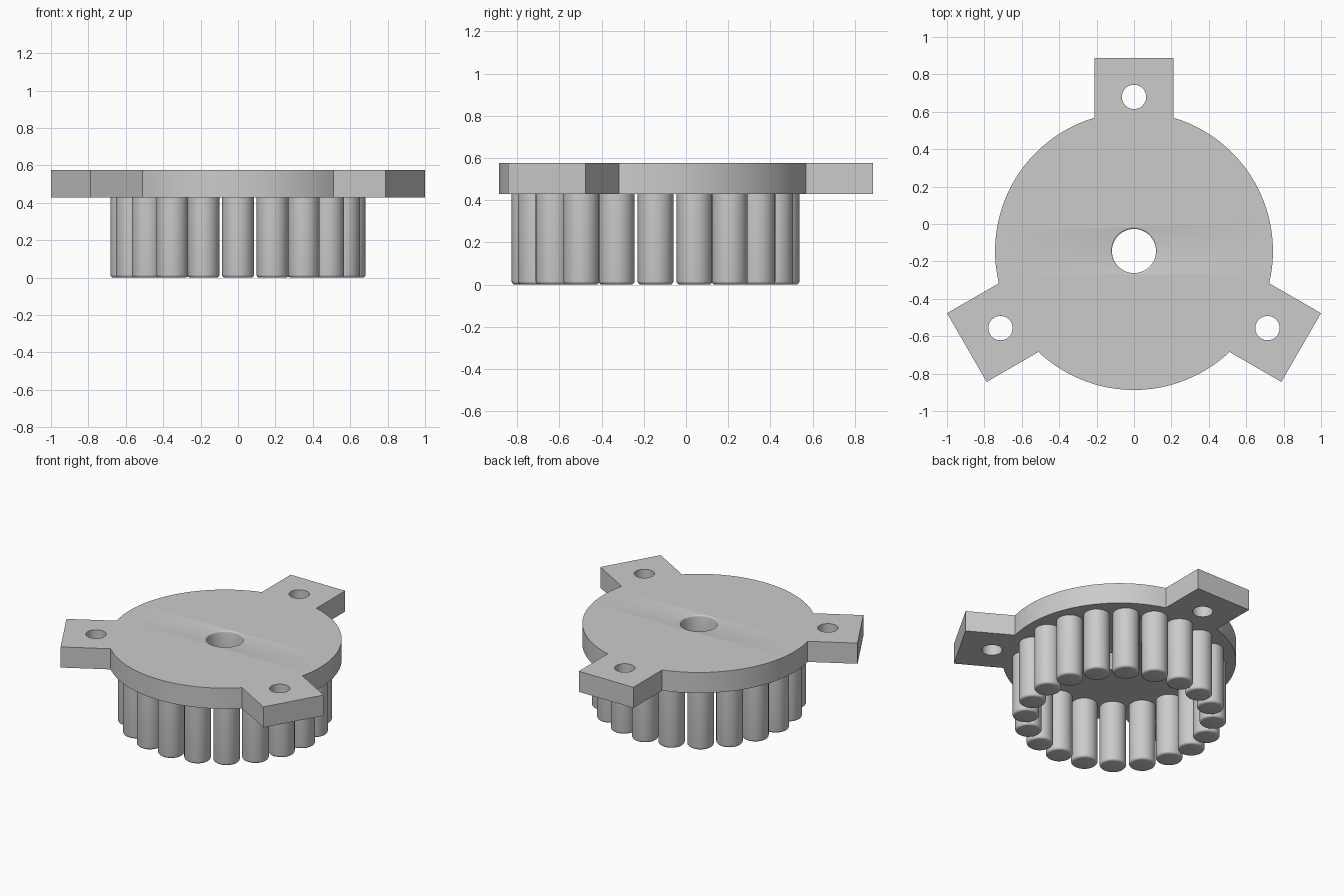
import bpy, bmesh, math
from mathutils import Matrix, Vector

if "Cube" in bpy.data.objects:
    bpy.data.objects.remove(bpy.data.objects["Cube"])

CY = -0.1445                      # y of the common axis
R_DISC, R_ARM, HALF_W = 0.743, 1.032, 0.212
Z0, Z1 = 0.43, 0.575              # plate bottom and top
R_BORE, FILLET = 0.118, 0.01

grey = bpy.data.materials.new("grey")
grey.diffuse_color = (0.6, 0.6, 0.6, 1)
grey.use_nodes = True
grey.node_tree.nodes["Principled BSDF"].inputs["Base Color"].default_value = grey.diffuse_color


def finish(obj):
    obj.data.materials.clear()
    obj.data.materials.append(grey)
    bpy.ops.object.select_all(action='DESELECT')
    obj.select_set(True)
    bpy.context.view_layer.objects.active = obj
    bpy.ops.object.shade_smooth_by_angle(angle=math.radians(35))


def add_mesh(name, bm):
    mesh = bpy.data.meshes.new(name)
    bm.to_mesh(mesh)
    bm.free()
    obj = bpy.data.objects.new(name, mesh)
    bpy.context.collection.objects.link(obj)
    finish(obj)
    return obj


def circle(cx, cy, r, n):
    return [(cx + r * math.cos(math.tau * i / n), cy + r * math.sin(math.tau * i / n))
            for i in range(n)]


# Plate outline: three square lugs joined by disc arcs
half = math.asin(HALF_W / R_DISC)
outline, holes = [], [circle(0, 0, R_BORE, 64)]
for k in range(3):
    a = math.radians(90 + 120 * k)
    d, s = Vector((math.cos(a), math.sin(a))), Vector((-math.sin(a), math.cos(a)))
    outline += [tuple(d * R_ARM - s * HALF_W), tuple(d * R_ARM + s * HALF_W)]
    span = math.radians(120) - 2 * half
    for i in range(25):
        t = a + half + span * i / 24
        outline.append((R_DISC * math.cos(t), R_DISC * math.sin(t)))
    holes.append(circle(*(d * 0.824), 0.065, 40))

curve = bpy.data.curves.new("plate_outline", 'CURVE')
curve.dimensions, curve.fill_mode = '2D', 'BOTH'
curve.extrude = (Z1 - Z0) / 2
for pts in [outline] + holes:
    sp = curve.splines.new('POLY')
    sp.points.add(len(pts) - 1)
    for p, (x, y) in zip(sp.points, pts):
        p.co = (x, y, 0, 1)
    sp.use_cyclic_u = True
tmp = bpy.data.objects.new("plate_outline", curve)
bpy.context.collection.objects.link(tmp)
bpy.context.view_layer.update()
flat = bpy.data.meshes.new_from_object(tmp.evaluated_get(bpy.context.evaluated_depsgraph_get()))
bm = bmesh.new()
bm.from_mesh(flat)
bpy.data.objects.remove(tmp)
bmesh.ops.remove_doubles(bm, verts=bm.verts, dist=1e-5)
bmesh.ops.recalc_face_normals(bm, faces=bm.faces)

# Softened upper rim of the centre bore
rim = [e for e in bm.edges if all(v.co.z > 0 and v.co.xy.length < R_BORE + 0.002 for v in e.verts)]
bmesh.ops.bevel(bm, geom=rim, offset=FILLET, segments=3, profile=0.5, affect='EDGES')
bmesh.ops.translate(bm, verts=bm.verts, vec=(0, CY, (Z0 + Z1) / 2))
add_mesh("plate", bm)

# Ring of twenty pins with rounded lower ends
R_PIN, ROUND, N = 0.085, 0.016, 32
for k in range(20):
    a = math.tau * k / 20
    bm = bmesh.new()
    bmesh.ops.create_cone(bm, cap_ends=True, segments=N, radius1=R_PIN, radius2=R_PIN, depth=Z0,
                          matrix=Matrix.Translation((0.597 * math.cos(a),
                                                     CY + 0.597 * math.sin(a), Z0 / 2)))
    low = [e for e in bm.edges if all(v.co.z < 0.01 for v in e.verts)]
    bmesh.ops.bevel(bm, geom=low, offset=ROUND, segments=4, profile=0.5, affect='EDGES')
    add_mesh(f"pin_{k + 1}", bm)
